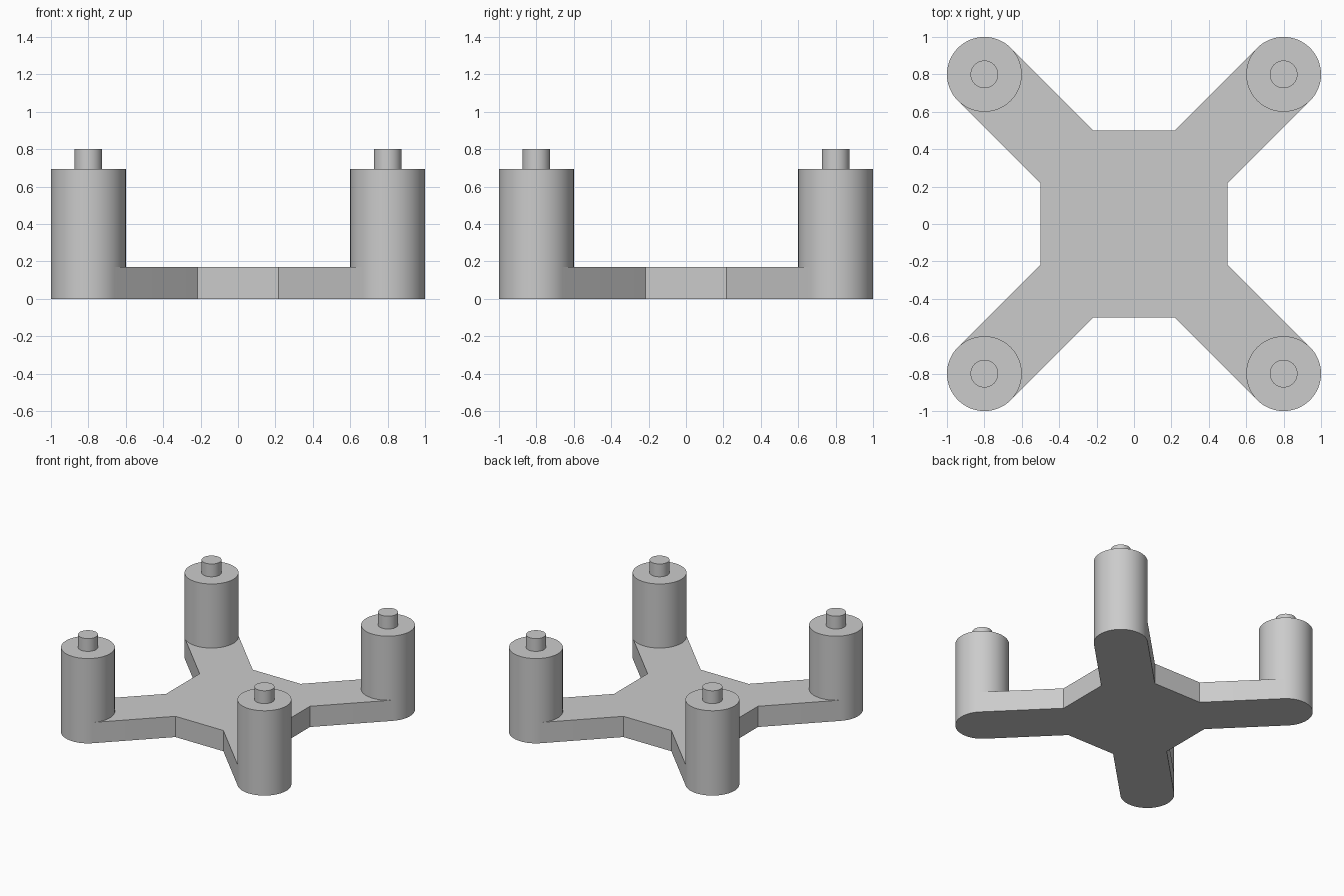
import bpy, bmesh
from math import sin, cos, pi, radians
from mathutils import Vector, Matrix

cube = bpy.data.objects.get("Cube")
if cube:
    bpy.data.objects.remove(cube, do_unlink=True)

SEG = 64                 # segments round each post
POST, POST_R = 0.8, 0.2  # post centre offset and radius
PIN_R = 0.074
PLATE_H, POST_H, PIN_H = 0.17, 0.695, 0.8
HALF, NOTCH = 0.5, 0.217  # hub half width and arm root offset

grey = bpy.data.materials.new("light grey")
grey.use_nodes = True
color = (0.6, 0.6, 0.6, 1)
grey.diffuse_color = color
grey.node_tree.nodes["Principled BSDF"].inputs["Base Color"].default_value = color


def make_object(name, bm):
    bmesh.ops.recalc_face_normals(bm, faces=bm.faces)
    mesh = bpy.data.meshes.new(name)
    bm.to_mesh(mesh)
    bm.free()
    mesh.materials.append(grey)
    ob = bpy.data.objects.new(name, mesh)
    bpy.context.collection.objects.link(ob)
    bpy.ops.object.select_all(action='DESELECT')
    ob.select_set(True)
    bpy.context.view_layer.objects.active = ob
    bpy.ops.object.shade_smooth_by_angle(angle=radians(30))
    return ob


# Base plate: square hub with four round-ended arms, extruded from one outline
quadrant = [Vector((HALF, NOTCH, 0))]
for i in range(SEG // 2 + 1):
    a = -pi / 4 + 2 * pi * i / SEG
    quadrant.append(Vector((POST + POST_R * cos(a), POST + POST_R * sin(a), 0)))
quadrant.append(Vector((NOTCH, HALF, 0)))

bm = bmesh.new()
outline = [bm.verts.new(Matrix.Rotation(q * pi / 2, 3, 'Z') @ p)
           for q in range(4) for p in quadrant]
bottom = bm.faces.new(outline)
top = bmesh.ops.extrude_face_region(bm, geom=[bottom], use_keep_orig=True)
bmesh.ops.translate(bm, vec=(0, 0, PLATE_H),
                    verts=[v for v in top["geom"] if isinstance(v, bmesh.types.BMVert)])
make_object("base_plate", bm)


# Posts with a locating pin on top, each turned from a profile
def make_post(name, x, y):
    profile = [(POST_R, PLATE_H), (POST_R, POST_H), (PIN_R, POST_H), (PIN_R, PIN_H)]
    bm = bmesh.new()
    rings = [[bm.verts.new((x + r * cos(2 * pi * i / SEG), y + r * sin(2 * pi * i / SEG), z))
              for i in range(SEG)] for r, z in profile]
    for low, high in zip(rings, rings[1:]):
        for i in range(SEG):
            j = (i + 1) % SEG
            bm.faces.new((low[i], low[j], high[j], high[i]))
    bm.faces.new(rings[-1])
    make_object(name, bm)


for side, sx in (("left", 1), ("right", -1)):
    for end, sy in (("front", -1), ("back", 1)):
        make_post(f"{end}_{side}_post", sx * POST, sy * POST)
